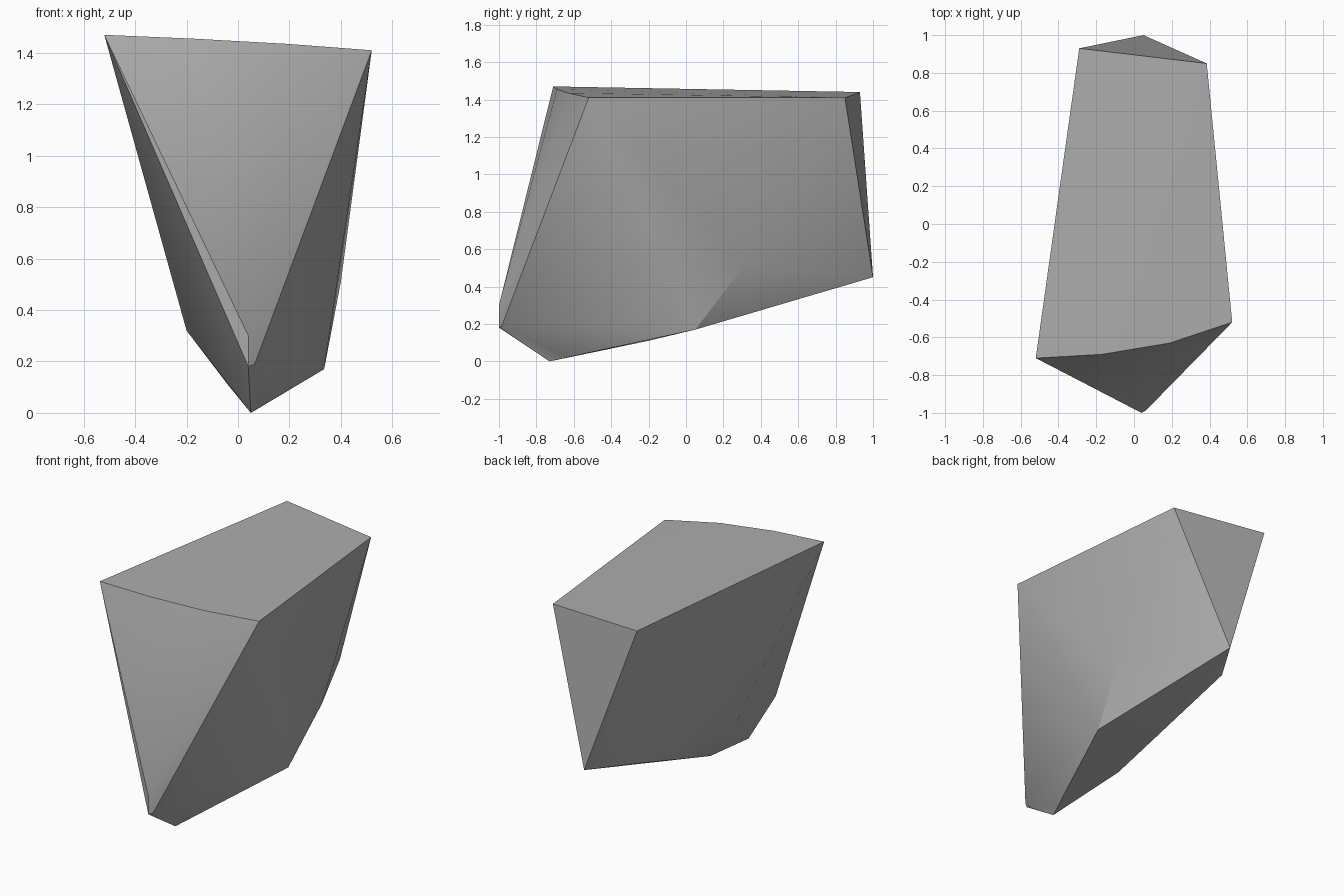
import bpy
import bmesh
import math

cube = bpy.data.objects.get("Cube")
if cube:
    bpy.data.objects.remove(cube, do_unlink=True)

# Plain stone colour
stone = bpy.data.materials.new("stone_grey")
stone.use_nodes = True
grey = (0.42, 0.42, 0.42, 1)
stone.diffuse_color = grey
stone.node_tree.nodes["Principled BSDF"].inputs["Base Color"].default_value = grey

# Corners of the chipped boulder
top_rim = [(-.52, -.71, 1.47), (-.17, -.69, 1.455), (.19, -.63, 1.435),
           (.52, -.52, 1.41), (.385, .85, 1.41), (.385, .825, 1.39), (-.29, .93, 1.44)]
front_tip = [(.04, -1, .30), (.04, -1, .18), (.065, -.985, .19)]
back_tip = [(.05, 1, .45), (-.11, .73, .43)]
underside = [(.05, -.73, 0), (.09, -.64, .025), (-.04, -.2, .11)]
flanks = [(.335, .05, .17), (.4, .31, .51), (-.2, -.2, .32)]

# Wrap the corners in a convex skin
bm = bmesh.new()
for corner in top_rim + front_tip + back_tip + underside + flanks:
    bm.verts.new(corner)
hull = bmesh.ops.convex_hull(bm, input=bm.verts[:])
loose = [v for v in bm.verts if not v.link_faces]
bmesh.ops.delete(bm, geom=loose, context='VERTS')
bmesh.ops.recalc_face_normals(bm, faces=bm.faces[:])

mesh = bpy.data.meshes.new("boulder")
bm.to_mesh(mesh)
bm.free()
mesh.materials.append(stone)
boulder = bpy.data.objects.new("boulder", mesh)
bpy.context.collection.objects.link(boulder)

# Soften shallow facets, keep the strong ridges
bpy.ops.object.select_all(action='DESELECT')
boulder.select_set(True)
bpy.context.view_layer.objects.active = boulder
bpy.ops.object.shade_smooth_by_angle(angle=math.radians(30))
